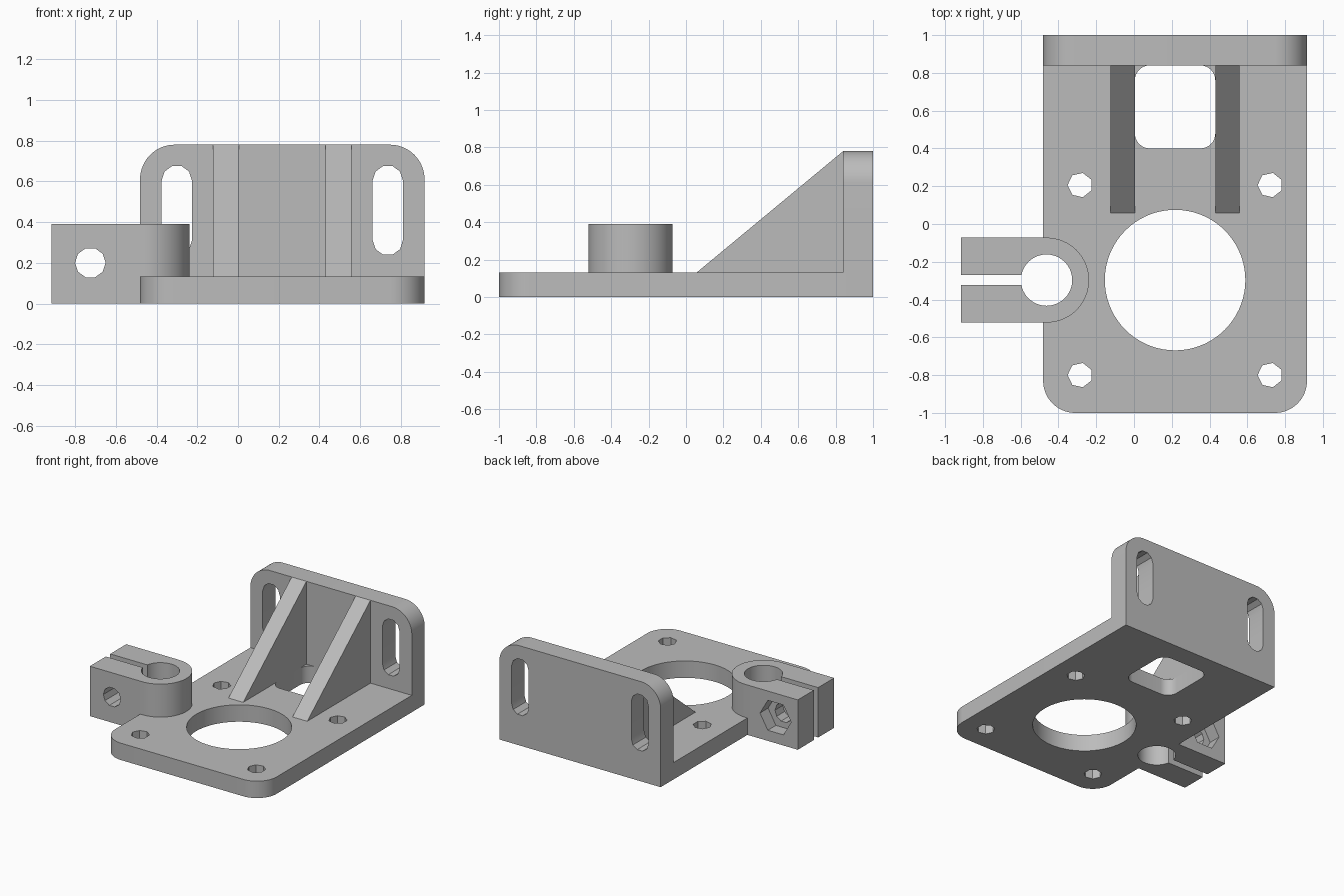
import bpy
import bmesh
from math import cos, sin, pi, radians
from mathutils import Matrix, Vector

cube = bpy.data.objects.get("Cube")
if cube:
    bpy.data.objects.remove(cube, do_unlink=True)

# Main dimensions
CX = 0.2175                # centre line of the plate
HALF = 0.6985              # half width of the plate
THICK, TOP = 0.132, 0.78   # plate thickness, wall height
WALL_Y = 0.84              # front of the back wall
BORE_Y = -0.297            # centre of the large hole and clamp
ROUND = 0.17
CLAMP_X, CLAMP_R, CLAMP_TOP = -0.463, 0.225, 0.39
BOLT_X, BOLT_Z = -0.725, 0.2

grey = bpy.data.materials.new("plain grey")
grey.use_nodes = True
grey.diffuse_color = (0.5, 0.5, 0.5, 1)
grey.node_tree.nodes["Principled BSDF"].inputs["Base Color"].default_value = (0.5, 0.5, 0.5, 1)

# Profile planes: xy extrudes along z, xz along y, yz along x
PLANES = {
    "xy": lambda u, v, w: (u, v, w),
    "xz": lambda u, v, w: (u, w, v),
    "yz": lambda u, v, w: (w, u, v),
}


def prism(name, profile, low, high, plane="xy"):
    """Extrude a closed outline between two levels."""
    place = PLANES[plane]
    bm = bmesh.new()
    face = bm.faces.new([bm.verts.new(place(u, v, low)) for u, v in profile])
    moved = bmesh.ops.extrude_face_region(bm, geom=[face])["geom"]
    shift = Vector(place(0, 0, high - low))
    bmesh.ops.translate(bm, vec=shift, verts=[g for g in moved if isinstance(g, bmesh.types.BMVert)])
    bmesh.ops.recalc_face_normals(bm, faces=bm.faces)
    mesh = bpy.data.meshes.new(name)
    bm.to_mesh(mesh)
    bm.free()
    mesh.materials.append(grey)
    obj = bpy.data.objects.new(name, mesh)
    bpy.context.collection.objects.link(obj)
    return obj


def arc(u, v, r, start, end, steps):
    angles = [radians(start + (end - start) * i / steps) for i in range(steps + 1)]
    return [(u + r * cos(a), v + r * sin(a)) for a in angles]


def circle(u, v, r, sides, start=0):
    return arc(u, v, r, start, start + 360, sides)[:-1]


def box(u0, u1, v0, v1):
    return [(u0, v0), (u1, v0), (u1, v1), (u0, v1)]


def rounded_box(u0, u1, v0, v1, r, steps=8):
    return (arc(u1 - r, v1 - r, r, 0, 90, steps) + arc(u0 + r, v1 - r, r, 90, 180, steps)
            + arc(u0 + r, v0 + r, r, 180, 270, steps) + arc(u1 - r, v0 + r, r, 270, 360, steps))


def cut(obj, profile, low, high, plane="xy"):
    """Subtract a prism from a part."""
    cutter = prism("cutter", profile, low, high, plane)
    cutter.hide_render = True
    mod = obj.modifiers.new("cut", "BOOLEAN")
    mod.operation, mod.solver, mod.object = "DIFFERENCE", "EXACT", cutter
    bpy.context.view_layer.objects.active = obj
    bpy.ops.object.modifier_apply(modifier=mod.name)
    bpy.data.objects.remove(cutter, do_unlink=True)


left, right = CX - HALF, CX + HALF
clamp_outline = ([(-0.917, BORE_Y - CLAMP_R)]
                 + arc(CLAMP_X, BORE_Y, CLAMP_R, -90, 90, 32)
                 + [(-0.917, BORE_Y + CLAMP_R)])

# Base plate with rounded front corners
plate = prism("base_plate",
              arc(left + ROUND, -1 + ROUND, ROUND, 180, 270, 16)
              + arc(right - ROUND, -1 + ROUND, ROUND, 270, 360, 16)
              + [(right, 1), (left, 1)], 0, THICK)
cut(plate, clamp_outline, -0.1, 0.5)
cut(plate, circle(CX, BORE_Y, 0.372, 72), -0.1, 0.5)
cut(plate, rounded_box(CX - 0.213, CX + 0.213, 0.4, WALL_Y, 0.08), -0.1, 0.5)
for dx in (-0.503, 0.503):
    for dy in (-0.503, 0.503):
        cut(plate, circle(CX + dx, BORE_Y + dy, 0.066, 7, 180), -0.1, 0.5)

# Back wall with rounded top corners and two upright slots
wall = prism("back_wall",
             [(left, THICK), (right, THICK)]
             + arc(right - ROUND, TOP - ROUND, ROUND, 0, 90, 16)
             + arc(left + ROUND, TOP - ROUND, ROUND, 90, 180, 16), WALL_Y, 1, "xz")
for dx in (-0.518, 0.518):
    slot = arc(CX + dx, 0.605, 0.074, 0, 180, 5) + arc(CX + dx, 0.31, 0.074, 180, 360, 5)
    cut(wall, slot, 0.7, 1.1, "xz")

# Triangular ribs bracing the wall
ribs = []
for name, x in (("right_rib", CX - 0.277), ("left_rib", CX + 0.277)):
    triangle = [(0.058, THICK), (WALL_Y, THICK), (WALL_Y, TOP)]
    ribs.append(prism(name, triangle, x - 0.064, x + 0.064, "yz"))

# Split rod clamp with bore, slit, bolt hole and nut pocket
clamp = prism("rod_clamp", clamp_outline, 0, CLAMP_TOP)
cut(clamp, circle(CLAMP_X, BORE_Y, 0.136, 40), -0.1, 0.5)
cut(clamp, box(-1, CLAMP_X, BORE_Y - 0.027, BORE_Y + 0.027), -0.1, 0.5)
cut(clamp, circle(BOLT_X, BOLT_Z, 0.075, 10), -0.7, 0.1, "xz")
cut(clamp, circle(BOLT_X, BOLT_Z, 0.135, 6), BORE_Y + CLAMP_R - 0.1, 0.1, "xz")

# Smooth the round walls, keep the edges sharp
bpy.ops.object.select_all(action="DESELECT")
for obj in [plate, wall, clamp] + ribs:
    obj.select_set(True)
bpy.context.view_layer.objects.active = plate
bpy.ops.object.shade_smooth_by_angle(angle=radians(30))
